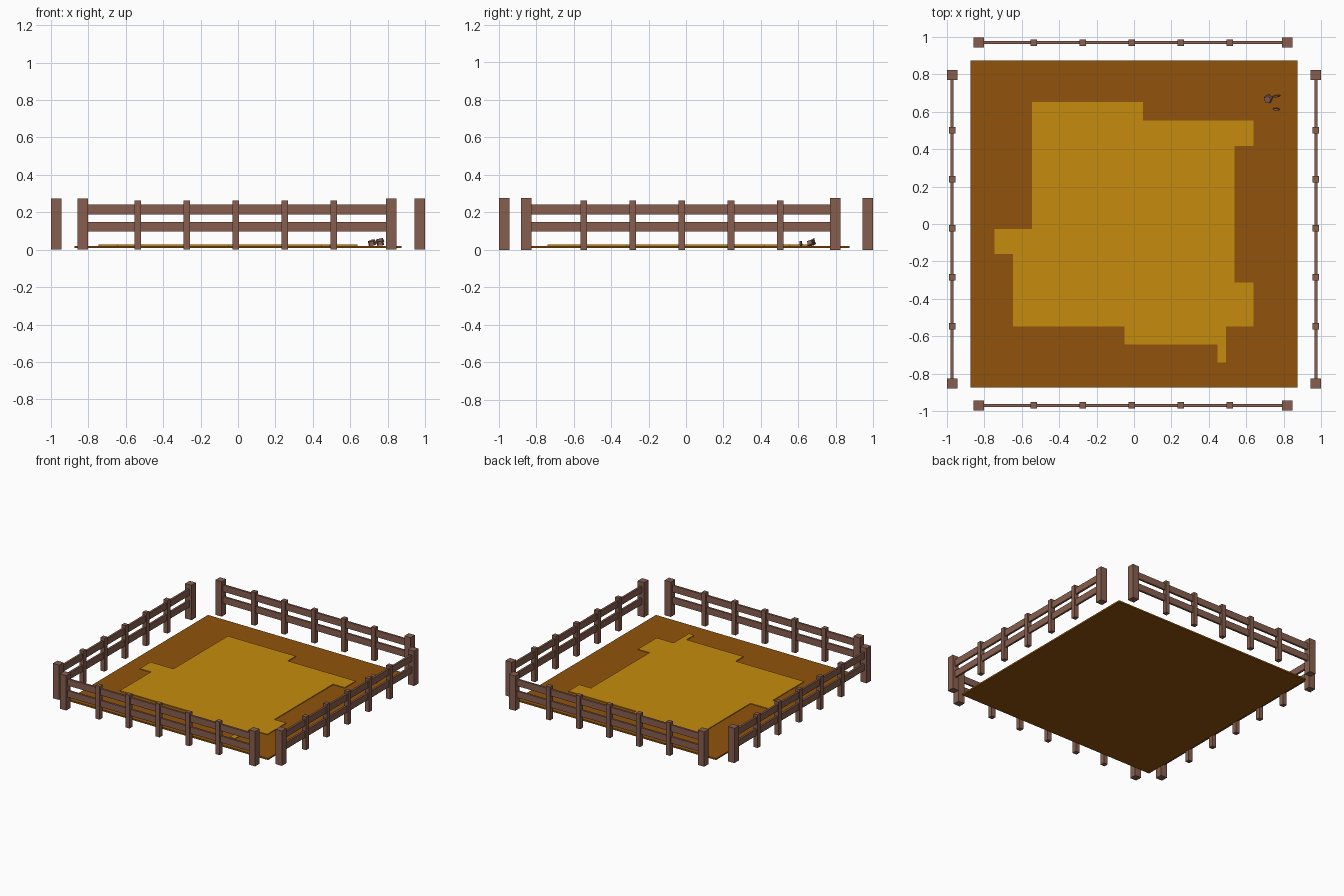
import bpy, bmesh, math
from mathutils import Matrix, Vector

if "Cube" in bpy.data.objects:
    bpy.data.objects.remove(bpy.data.objects["Cube"])


def material(name, rgb):
    lin = [(c / 255 / 12.92) if c / 255 <= 0.04045 else ((c / 255 + 0.055) / 1.055) ** 2.4 for c in rgb]
    m = bpy.data.materials.new(name)
    m.diffuse_color = (*lin, 1)
    m.use_nodes = True
    m.node_tree.nodes["Principled BSDF"].inputs["Base Color"].default_value = m.diffuse_color
    return m


WOOD = material("fence wood", (135, 95, 79))
SOIL = material("dark soil", (145, 83, 12))
SAND = material("golden sand", (198, 140, 14))


def finish(bm, name, mat):
    bmesh.ops.recalc_face_normals(bm, faces=bm.faces)
    me = bpy.data.meshes.new(name)
    bm.to_mesh(me)
    bm.free()
    me.materials.append(mat)
    ob = bpy.data.objects.new(name, me)
    bpy.context.collection.objects.link(ob)
    return ob


def box(bm, center, size):
    bmesh.ops.create_cube(bm, size=1, matrix=Matrix.Translation(center) @ Matrix.Diagonal((*size, 1)))


def prism(name, outline, z0, z1, mat):
    bm = bmesh.new()
    face = bm.faces.new([bm.verts.new((x, y, z0)) for x, y in outline])
    top = bmesh.ops.extrude_face_region(bm, geom=[face])["geom"]
    bmesh.ops.translate(bm, vec=(0, 0, z1 - z0), verts=[v for v in top if isinstance(v, bmesh.types.BMVert)])
    return finish(bm, name, mat)


def fence(name, x, y, turn):
    # end posts, five slim stakes and two rails, built along local x
    bm = bmesh.new()
    for s in (-1, 1):
        box(bm, (s * 0.825, 0, 0.1375), (0.055, 0.055, 0.275))
    for i in range(-2, 3):
        box(bm, (-0.006 + i * 0.262, 0, 0.131), (0.035, 0.035, 0.262))
    for z in (0.123, 0.215):
        box(bm, (0, 0, z), (1.65, 0.016, 0.052))
    ob = finish(bm, name, WOOD)
    ob.location = (x, y, 0)
    ob.rotation_euler.z = turn


fence("front_fence", -0.005, -0.97, 0)
fence("back_fence", -0.005, 0.97, 0)
fence("left_fence", -0.972, -0.028, -math.pi / 2)
fence("right_fence", 0.972, -0.028, -math.pi / 2)

# square ground slab
g = 0.873
prism("ground", [(-g, -g), (g, -g), (g, g), (-g, g)], 0.009, 0.021, SOIL)

# stepped sand patch on top
prism("sand_patch", [
    (-0.545, 0.652), (0.048, 0.652), (0.048, 0.553), (0.64, 0.553), (0.64, 0.418),
    (0.538, 0.418), (0.538, -0.314), (0.64, -0.314), (0.64, -0.548), (0.492, -0.548),
    (0.492, -0.74), (0.447, -0.74), (0.447, -0.645), (-0.05, -0.645), (-0.05, -0.548),
    (-0.647, -0.548), (-0.647, -0.16), (-0.745, -0.16), (-0.745, -0.026), (-0.545, -0.026),
], 0.019, 0.027, SAND)

# three small broken chips in the back right corner
chips = [((0.716, 0.667, 0.037), (0.044, 0.046, 0.024), (0.25, -0.2, -0.15)),
         ((0.759, 0.682, 0.048), (0.044, 0.011, 0.022), (0.1, -0.2, 0.15)),
         ((0.761, 0.613, 0.034), (0.038, 0.014, 0.022), (0.15, -0.1, -0.1))]
for i, (loc, size, rot) in enumerate(chips):
    bm = bmesh.new()
    bmesh.ops.create_cone(bm, cap_ends=True, segments=5, radius1=0.55, radius2=0.45, depth=1)
    ob = finish(bm, f"wood_chip_{i + 1}", WOOD)
    ob.location, ob.scale, ob.rotation_euler = loc, size, rot
